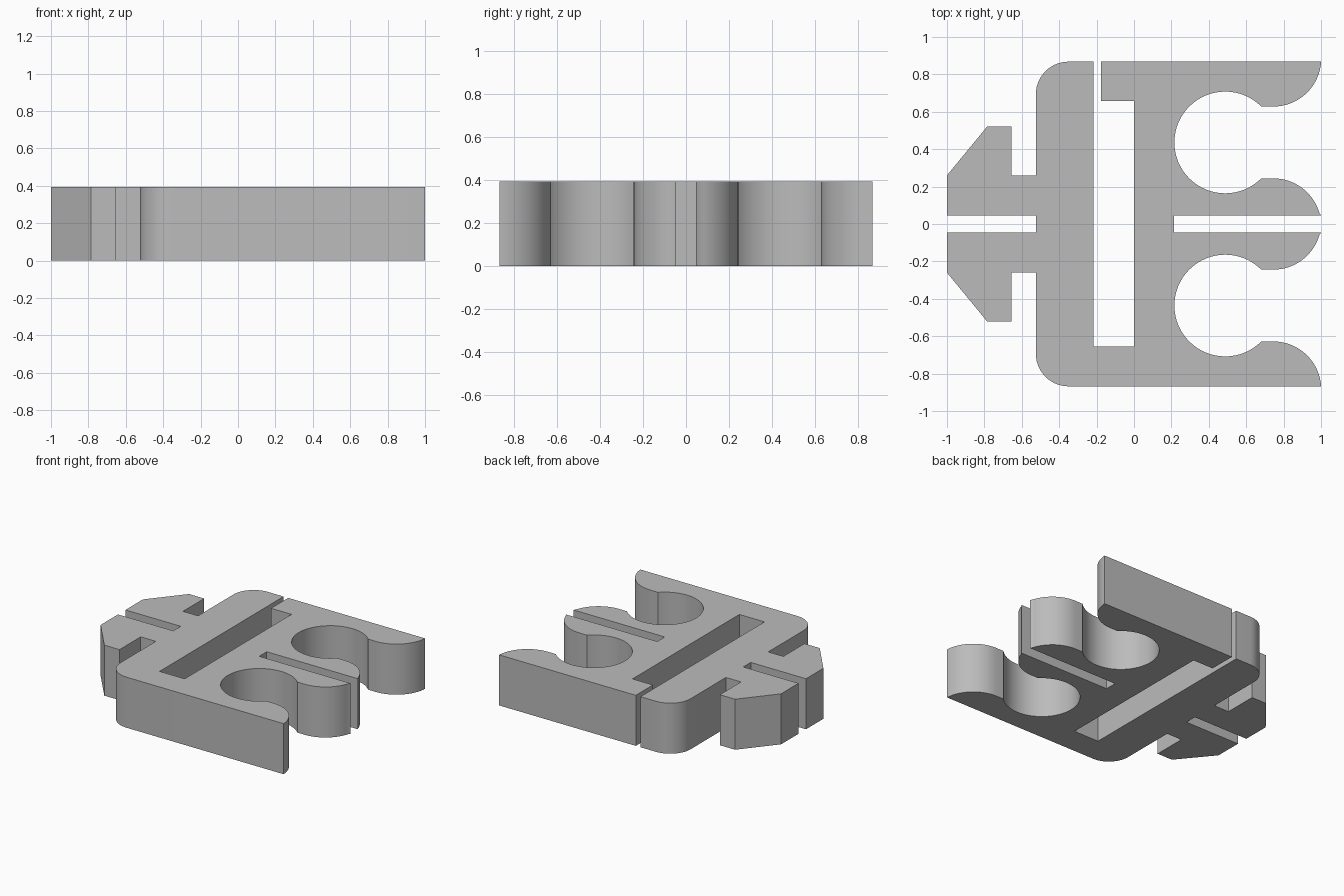
import bpy
import bmesh
from math import cos, sin, radians

cube = bpy.data.objects.get("Cube")
if cube:
    bpy.data.objects.remove(cube, do_unlink=True)

HEIGHT = 0.393
EDGE = 0.868      # half depth of the body
SLIT = 0.046      # half width of the central slits
CLIP_Y = 0.436    # centre of each round clip
LIP_R = 0.256


def arc(cx, cy, r, start, end, steps):
    angles = [radians(start + (end - start) * i / steps) for i in range(steps + 1)]
    return [(cx + r * cos(a), cy + r * sin(a)) for a in angles]


def mirrored(points):
    return [(x, -y) for x, y in reversed(points)]


# Round clip: outer lip, socket, inner lip, slit
lip_y = 0.192
clip = [(1, EDGE)]
clip += arc(0.745, CLIP_Y + lip_y + LIP_R, LIP_R, -8, -90, 16)
clip += arc(0.488, CLIP_Y, 0.272, 45, 315, 48)
clip += arc(0.745, CLIP_Y - lip_y - LIP_R, LIP_R, 90, 17, 16)
clip += [(1, SLIT), (0.215, SLIT)]

# Barbed snap prong
prong = [(-0.525, SLIT), (-1, SLIT), (-1, 0.26), (-0.786, 0.52),
         (-0.655, 0.52), (-0.655, 0.26), (-0.525, 0.26)]

# Rounded body corner
corner = arc(-0.35, EDGE - 0.175, 0.175, 180, 90, 14)

# Spring slot that opens through the back edge
slot = [(-0.216, EDGE), (-0.216, -0.655), (0, -0.655),
        (0, 0.657), (-0.176, 0.657), (-0.176, EDGE)]

outline = (clip + mirrored(clip) + mirrored(corner) + mirrored(prong)
           + prong + corner + slot)

# Extrude the outline into a solid
bm = bmesh.new()
base = bm.faces.new([bm.verts.new((x, y, 0)) for x, y in outline])
extruded = bmesh.ops.extrude_face_region(bm, geom=[base], use_keep_orig=True)
top = [v for v in extruded["geom"] if isinstance(v, bmesh.types.BMVert)]
bmesh.ops.translate(bm, verts=top, vec=(0, 0, HEIGHT))
bmesh.ops.recalc_face_normals(bm, faces=bm.faces[:])
caps = [f for f in bm.faces if len(f.verts) > 4]
bmesh.ops.triangulate(bm, faces=caps)
mesh = bpy.data.meshes.new("double_clip")
bm.to_mesh(mesh)
bm.free()

# Plain grey material
grey = bpy.data.materials.new("grey plastic")
grey.use_nodes = True
colour = (0.5, 0.5, 0.5, 1)
grey.diffuse_color = colour
grey.node_tree.nodes["Principled BSDF"].inputs["Base Color"].default_value = colour
mesh.materials.append(grey)

body = bpy.data.objects.new("double_clip", mesh)
bpy.context.collection.objects.link(body)
bpy.ops.object.select_all(action="DESELECT")
body.select_set(True)
bpy.context.view_layer.objects.active = body
bpy.ops.object.shade_smooth_by_angle(angle=radians(30))
